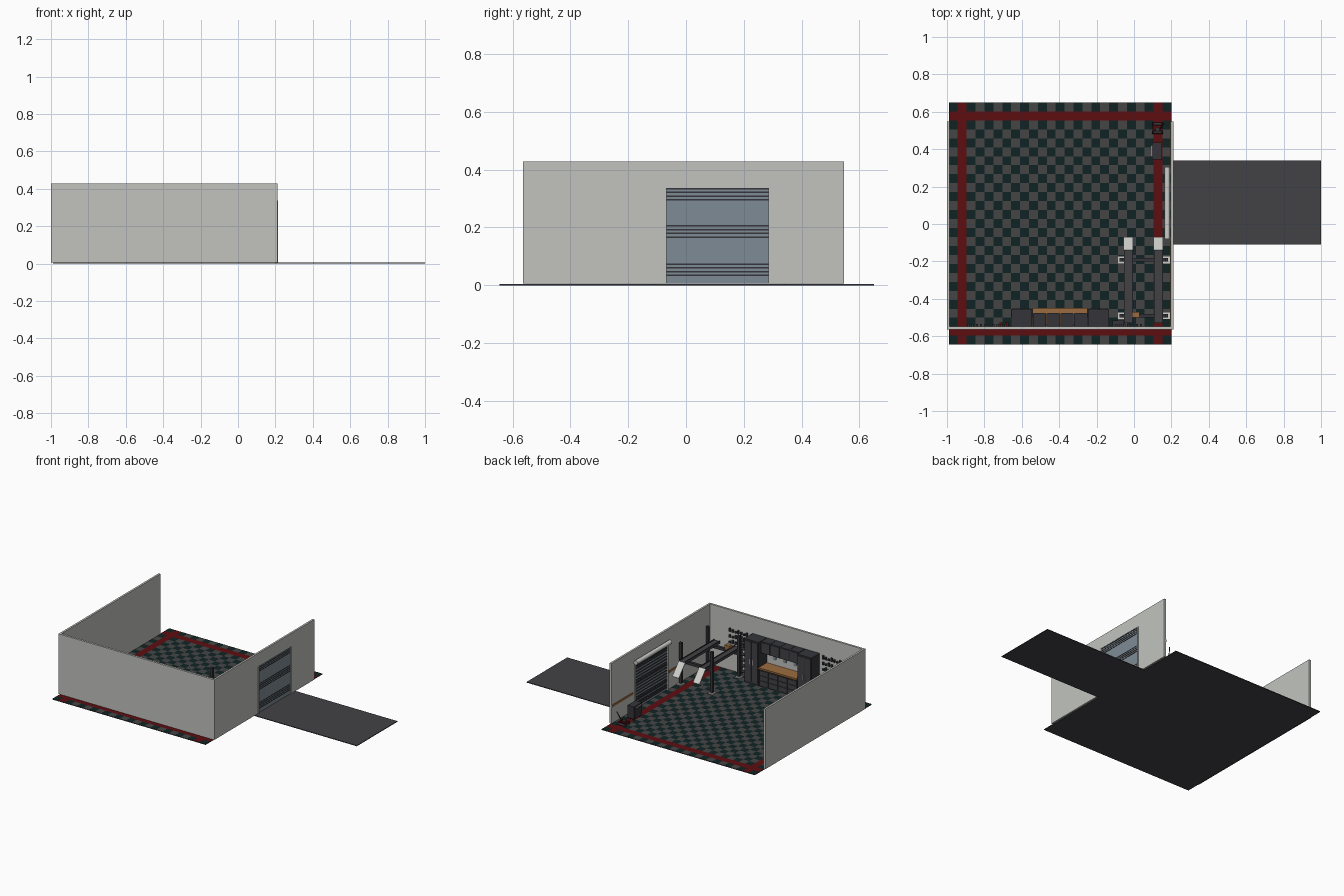
import bpy, bmesh, math
from mathutils import Vector, Matrix

cube = bpy.data.objects.get("Cube")
if cube:
    bpy.data.objects.remove(cube)


def material(name, r, g, b):
    m = bpy.data.materials.new(name)
    m.use_nodes = True
    m.diffuse_color = (r, g, b, 1)
    m.node_tree.nodes["Principled BSDF"].inputs["Base Color"].default_value = (r, g, b, 1)
    return m


WALL = material("wall grey", 0.54, 0.55, 0.52)
TILE = material("tile grey", 0.06, 0.06, 0.06)
DARK = material("tile dark teal", 0.005, 0.017, 0.017)
RED = material("deep red", 0.11, 0.004, 0.005)
ASPHALT = material("asphalt", 0.055, 0.053, 0.06)
SHUTTER = material("shutter blue grey", 0.21, 0.26, 0.30)
CHARCOAL = material("charcoal", 0.035, 0.036, 0.042)
WOOD = material("wood", 0.33, 0.15, 0.05)
WHITE = material("off white", 0.62, 0.62, 0.60)


def finish(name, bm, mats):
    me = bpy.data.meshes.new(name)
    bm.to_mesh(me)
    bm.free()
    ob = bpy.data.objects.new(name, me)
    bpy.context.collection.objects.link(ob)
    for m in mats:
        me.materials.append(m)
    return ob


def boxes(name, mat, *spans):
    """One object from boxes given as (x0, x1, y0, y1, z0, z1)."""
    bm = bmesh.new()
    for x0, x1, y0, y1, z0, z1 in spans:
        mid = Vector((x0 + x1, y0 + y1, z0 + z1)) / 2
        size = Matrix.Diagonal((x1 - x0, y1 - y0, z1 - z0, 1))
        bmesh.ops.create_cube(bm, size=1, matrix=Matrix.Translation(mid) @ size)
    return finish(name, bm, [mat])


def cylinder(name, mat, center, radius, depth, axis="Z", sides=16):
    turn = {"Z": Matrix(), "X": Matrix.Rotation(math.pi / 2, 4, "Y"),
            "Y": Matrix.Rotation(math.pi / 2, 4, "X")}[axis]
    bm = bmesh.new()
    bmesh.ops.create_cone(bm, cap_ends=True, segments=sides, radius1=radius, radius2=radius,
                          depth=depth, matrix=Matrix.Translation(center) @ turn)
    for f in bm.faces:
        f.smooth = len(f.verts) == 4
    return finish(name, bm, [mat])


# Floor: slab with a checkered tile sheet and red border lanes
F = 0.006
boxes("floor_slab", ASPHALT, (-0.99, 0.2, -0.645, 0.65, 0, F - 0.001))
COLS, ROWS = 25, 27
bm = bmesh.new()
bmesh.ops.create_grid(bm, x_segments=COLS, y_segments=ROWS, size=0.5,
                      matrix=Matrix.Translation((-0.395, 0.0025, F)) @ Matrix.Diagonal((1.19, 1.295, 1, 1)))
for f in bm.faces:
    c = f.calc_center_median()
    i = int((c.x + 0.99) / 1.19 * COLS)
    j = int((c.y + 0.645) / 1.295 * ROWS)
    lane = i in (1, COLS - 2) or j in (1, ROWS - 2)
    f.material_index = 2 if lane else (i + j) % 2
finish("floor_tiles", bm, [DARK, TILE, RED])
boxes("driveway", ASPHALT, (0.2, 1, -0.11, 0.34, 0, 0.005))

# Walls, with a doorway in the one beside the driveway
TOP = 0.428
D0, D1, DTOP = -0.07, 0.288, 0.337
boxes("front_wall", WALL, (-1, 0.21, -0.563, -0.548, F, TOP))
boxes("right_wall", WALL, (-1, -0.986, -0.548, 0.547, F, TOP))
boxes("left_wall", WALL, (0.196, 0.21, -0.548, D0, F, TOP), (0.196, 0.21, D1, 0.547, F, TOP),
      (0.196, 0.21, D0, D1, DTOP, TOP))
boxes("wall_rail", WOOD, (0.192, 0.196, D1 + 0.02, 0.547, 0.12, 0.135),
      (0.192, 0.196, -0.548, D0 - 0.02, 0.12, 0.135))

# Roller shutter: sheet, dark slat bands on both sides, guides and drum
boxes("shutter_sheet", SHUTTER, (0.199, 0.206, D0, D1, F, DTOP))
grooves = [z + k * 0.013 for z in (0.032, 0.164, 0.293) for k in range(4)]
boxes("shutter_bands", CHARCOAL, *[(0.197, 0.208, D0, D1, z, z + 0.005) for z in grooves])
boxes("shutter_inner_slats", CHARCOAL,
      *[(0.196, 0.199, D0, D1, 0.02 + k * 0.02, 0.028 + k * 0.02) for k in range(16)])
boxes("shutter_guides", WALL, (0.188, 0.214, D0 - 0.006, D0 + 0.002, F, DTOP),
      (0.188, 0.214, D1 - 0.002, D1 + 0.006, F, DTOP))
cylinder("shutter_drum", WHITE, (0.178, 0.112, 0.345), 0.015, 0.385, "Y")

# Four-post vehicle lift
DECK = 0.195
POSTS = [(x, y) for x in (-0.068, 0.174) for y in (-0.49, -0.192)]
boxes("lift_posts", CHARCOAL, *[(x - 0.009, x + 0.009, y - 0.009, y + 0.009, F, 0.3) for x, y in POSTS])
boxes("lift_feet", WHITE, *[(x - 0.018, x + 0.018, y - 0.018, y + 0.018, F, F + 0.008) for x, y in POSTS])
boxes("lift_crossbeams", CHARCOAL,
      *[(-0.068, 0.174, y - 0.009, y + 0.009, DECK - 0.032, DECK - 0.012) for y in (-0.49, -0.192)])
for side, x in (("right", -0.03), ("left", 0.13)):
    boxes(side + "_runway", ASPHALT, (x - 0.024, x + 0.024, -0.53, -0.14, DECK - 0.014, DECK))
    boxes(side + "_runway_curbs", CHARCOAL,
          *[(x + e - 0.002, x + e + 0.002, -0.53, -0.14, DECK, DECK + 0.006) for e in (-0.022, 0.022)])
    ramp = boxes(side + "_ramp", WHITE, (-0.025, 0.025, 0, 0.108, -0.005, 0))
    ramp.location = (x, -0.14, DECK)
    ramp.rotation_euler.x = -math.radians(49)
boxes("lift_toolbox", WOOD, (-0.01, 0.03, -0.5, -0.47, DECK - 0.012, DECK + 0.02))

# Workbench wall: two tall lockers, drawers, worktop and upper cupboards
BACK = -0.547
for side, x0, x1 in (("right", -0.655, -0.545), ("left", -0.245, -0.133)):
    boxes(side + "_locker", CHARCOAL, (x0, x1, BACK, -0.457, F, 0.31))
    mid = (x0 + x1) / 2
    boxes(side + "_locker_doors", ASPHALT, (x0 + 0.005, mid - 0.002, -0.457, -0.453, 0.02, 0.3),
          (mid + 0.002, x1 - 0.005, -0.457, -0.453, 0.02, 0.3))
    boxes(side + "_locker_handles", WHITE,
          *[(mid + e - 0.002, mid + e + 0.002, -0.453, -0.449, 0.14, 0.18) for e in (-0.01, 0.01)])
boxes("bench_drawers", CHARCOAL, (-0.542, -0.248, BACK, -0.46, F, 0.125))
WIDTH = 0.294 / 4
for k in range(4):
    x = -0.542 + k * WIDTH
    boxes("drawer_fronts", ASPHALT, *[(x + 0.003, x + WIDTH - 0.003, -0.46, -0.456, z, z + 0.03)
                                      for z in (0.015, 0.05, 0.085)])
    boxes("upper_cupboard", CHARCOAL, (x + 0.001, x + WIDTH - 0.001, BACK, -0.478, 0.23, 0.31))
    boxes("upper_cupboard_door", ASPHALT, (x + 0.005, x + WIDTH - 0.005, -0.478, -0.475, 0.235, 0.305))
boxes("worktop", WOOD, (-0.542, -0.248, BACK, -0.45, 0.125, 0.137))
boxes("bench_backboard", WALL, (-0.542, -0.248, BACK, BACK + 0.004, 0.137, 0.23))
for k in range(3):
    cylinder("bench_gauge", SHUTTER, (-0.47 + k * 0.08, BACK + 0.006, 0.185), 0.013, 0.008, "Y")

# Tools hung in rows on the wall at each end of the bench
tools = []
for x0, count in ((-0.89, 10), (-0.1, 7)):
    for k in range(count):
        for row, z in enumerate((0.2, 0.24, 0.28)):
            x = x0 + k * 0.022
            tools.append((x, x + 0.011, BACK, BACK + 0.012, z, z + 0.012 + 0.006 * ((k + row) % 3)))
boxes("hung_tools", CHARCOAL, *tools)
boxes("red_tools", RED, *[(x, x + 0.018, BACK, BACK + 0.02, 0.13, 0.17) for x in (-0.72, -0.69)])
boxes("small_parts_rack", CHARCOAL, (-0.115, -0.111, BACK, -0.515, F, 0.27), (-0.055, -0.051, BACK, -0.515, F, 0.27),
      *[(-0.115, -0.051, BACK, -0.515, 0.03 + k * 0.04, 0.034 + k * 0.04) for k in range(6)])

# Tool chest on castors and a floor jack beside the doorway
boxes("tool_chest", CHARCOAL, (0.1, 0.15, 0.345, 0.435, 0.02, 0.105))
boxes("tool_chest_drawers", ASPHALT,
      *[(0.096, 0.1, 0.35, 0.43, 0.025 + k * 0.019, 0.04 + k * 0.019) for k in range(4)])
boxes("tool_chest_handle", WHITE, (0.092, 0.096, 0.36, 0.42, 0.096, 0.1))
for x in (0.11, 0.14):
    for y in (0.357, 0.423):
        cylinder("castor", CHARCOAL, (x, y, F + 0.008), 0.008, 0.008, "X", 12)
boxes("jack_frame", RED, (0.1, 0.107, 0.485, 0.54, 0.012, 0.03), (0.145, 0.152, 0.485, 0.54, 0.012, 0.03),
      (0.1, 0.152, 0.5, 0.508, 0.014, 0.026))
cylinder("jack_saddle", CHARCOAL, (0.126, 0.505, 0.034), 0.013, 0.016)
for y in (0.49, 0.535):
    cylinder("jack_wheels", CHARCOAL, (0.126, y, F + 0.008), 0.008, 0.06, "X", 12)
handle = cylinder("jack_handle", RED, (0, 0, 0), 0.003, 0.08, "Z", 8)
handle.location = (0.15, 0.525, 0.06)
handle.rotation_euler = (math.radians(-20), math.radians(15), 0)
